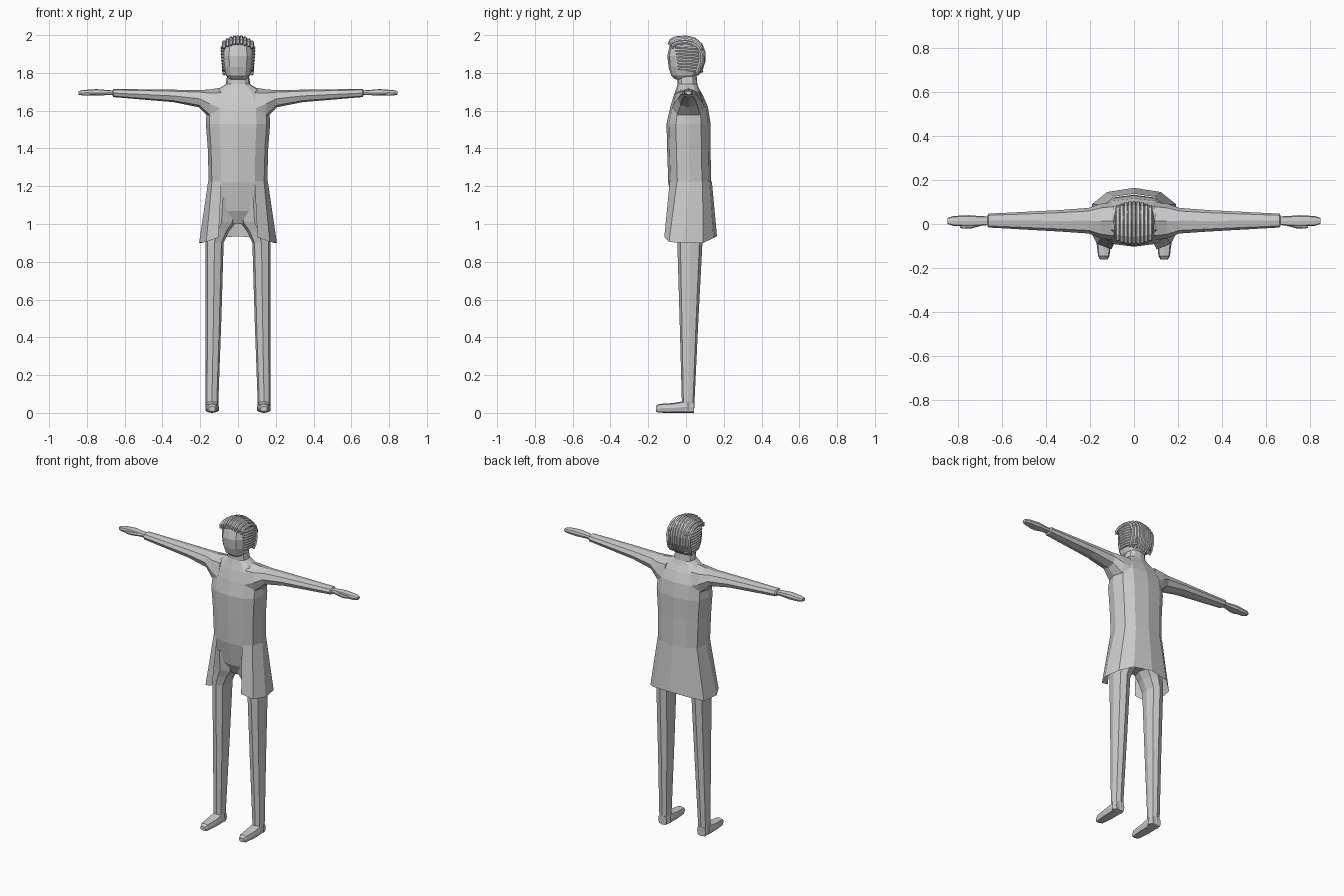
import bpy, bmesh, math
from mathutils import Vector


def ring(axis, pos, u0, u1, v0, v1, n, p=0.8):
    """Rounded-box cross-section at pos on an axis, inside the given bounds."""
    pts = []
    for i in range(n):
        a = 2 * math.pi * i / n
        c, s = math.cos(a), math.sin(a)
        u = (u0 + u1) / 2 + (u1 - u0) / 2 * math.copysign(abs(c) ** p, c)
        v = (v0 + v1) / 2 + (v1 - v0) / 2 * math.copysign(abs(s) ** p, s)
        pts.append({'x': (pos, u, v), 'y': (u, pos, v), 'z': (u, v, pos)}[axis])
    return pts


def finish(name, bm, mirror):
    bmesh.ops.recalc_face_normals(bm, faces=bm.faces)
    me = bpy.data.meshes.new(name)
    bm.to_mesh(me)
    bm.free()
    ob = bpy.data.objects.new(name, me)
    bpy.context.collection.objects.link(ob)
    if mirror:
        ob.modifiers.new("Mirror", 'MIRROR')
    return ob


def loft(name, rings, closed=True, mirror=False):
    bm = bmesh.new()
    rows = [[bm.verts.new(p) for p in r] for r in rings]
    n = len(rows[0])
    for a, b in zip(rows, rows[1:]):
        for i in range(n if closed else n - 1):
            j = (i + 1) % n
            bm.faces.new((a[i], a[j], b[j], b[i]))
    if closed:
        bm.faces.new(rows[0])
        bm.faces.new(rows[-1])
    return finish(name, bm, mirror)


def body(name, axis, sections, n, mirror=False, p=0.8):
    return loft(name, [ring(axis, *s, n, p) for s in sections], mirror=mirror)


def symmetric(z, hx, y0, y1):
    return (z, -hx, hx, y0, y1)


# torso with pelvis and neck
body("torso", 'z', [symmetric(*s) for s in [
    (1.00, .06, -.03, .08), (1.07, .135, -.065, .11), (1.22, .155, -.094, .133),
    (1.40, .160, -.100, .130), (1.53, .170, -.103, .130), (1.62, .165, -.083, .116),
    (1.68, .145, -.065, .09), (1.715, .105, -.052, .07), (1.74, .065, -.045, .06),
    (1.80, .055, -.045, .055)]], 12)

# head
body("head", 'z', [symmetric(*s) for s in [
    (1.765, .045, -.055, .03), (1.785, .064, -.078, .06), (1.83, .078, -.092, .085),
    (1.89, .083, -.099, .092), (1.94, .078, -.088, .088), (1.975, .055, -.06, .06),
    (1.988, .025, -.03, .03)]], 12)

# arms, flaring into the shoulders
body("arm", 'x', [
    (.09, -.075, .10, 1.50, 1.722), (.15, -.065, .092, 1.56, 1.712),
    (.206, -.043, .073, 1.618, 1.709), (.34, -.034, .063, 1.645, 1.711),
    (.66, -.016, .047, 1.672, 1.715), (.665, -.008, .038, 1.680, 1.708)], 8, True)

# hands and thumbs
body("hand", 'x', [
    (.65, -.004, .034, 1.682, 1.706), (.70, -.008, .036, 1.682, 1.710),
    (.75, -.012, .040, 1.679, 1.714), (.82, -.008, .036, 1.680, 1.709),
    (.845, .000, .028, 1.685, 1.704)], 8, True, 0.6)
body("thumb", 'x', [
    (.68, -.004, .012, 1.685, 1.703), (.74, -.021, .000, 1.683, 1.704),
    (.775, -.021, -.003, 1.684, 1.702), (.79, -.017, -.006, 1.688, 1.699)], 6, True)

# legs
body("leg", 'z', [
    (.01, .10, .172, -.022, .043), (.06, .104, .172, -.022, .045),
    (.50, .088, .172, -.034, .066), (.90, .076, .173, -.046, .087),
    (.96, .048, .170, -.050, .092), (1.01, .010, .165, -.057, .10),
    (1.14, .010, .150, -.075, .11)], 8, True)

# feet
body("foot", 'y', [
    (-.160, .120, .155, .008, .034), (-.145, .111, .163, .001, .047),
    (-.07, .103, .172, 0, .052), (-.01, .102, .172, 0, .062),
    (.042, .108, .168, 0, .060)], 8, True, 0.6)

# coat skirt, open at the front
loft("coat_skirt", [
    [(.088, -.086, 1.225), (.138, -.048, 1.225), (.158, .02, 1.225),
     (.139, .088, 1.225), (.089, .124, 1.225), (0, .137, 1.225)],
    [(.103, -.115, .93), (.168, -.09, .905), (.206, -.015, .90),
     (.190, .09, .90), (.122, .145, .925), (0, .164, .935)]],
    closed=False, mirror=True)

# hair strands
def strands(name, paths, radius):
    cu = bpy.data.curves.new(name, 'CURVE')
    cu.dimensions = '3D'
    cu.bevel_depth = radius
    cu.bevel_resolution = 1
    cu.use_fill_caps = True
    for path in paths:
        sp = cu.splines.new('POLY')
        sp.points.add(len(path) - 1)
        sp.use_smooth = False
        for i, co in enumerate(path):
            sp.points[i].co = (*co, 1)
            sp.points[i].radius = 0.6 if i in (0, len(path) - 1) else 1
    ob = bpy.data.objects.new(name, cu)
    bpy.context.collection.objects.link(ob)
    return ob


arc = [(-.09, 1.950), (-.082, 1.970), (-.055, 1.984), (0, 1.989), (.045, 1.978),
       (.078, 1.950), (.094, 1.91), (.093, 1.86), (.078, 1.815), (.062, 1.79)]
top = []
for i in range(-4, 5):
    x = i * .0185
    top.append([(x, y * (1 - 32 * x * x), z - max(0, z - 1.85) / .14 * 5 * x * x)
                for y, z in arc])
strands("top_hair", top, .011)

side = []
for k in range(8):
    z = 1.932 - k * .0165
    s = 1 - .0022 * k * k
    for m in (-1, 1):
        side.append([(m * x * s, y, z + dz) for x, y, dz in [
            (.072, -.056 + .002 * k, .002), (.081, -.025, .004), (.083, .025, 0),
            (.073, .065, -.004), (.052, .088, -.008)]])
strands("side_hair", side, .010)
